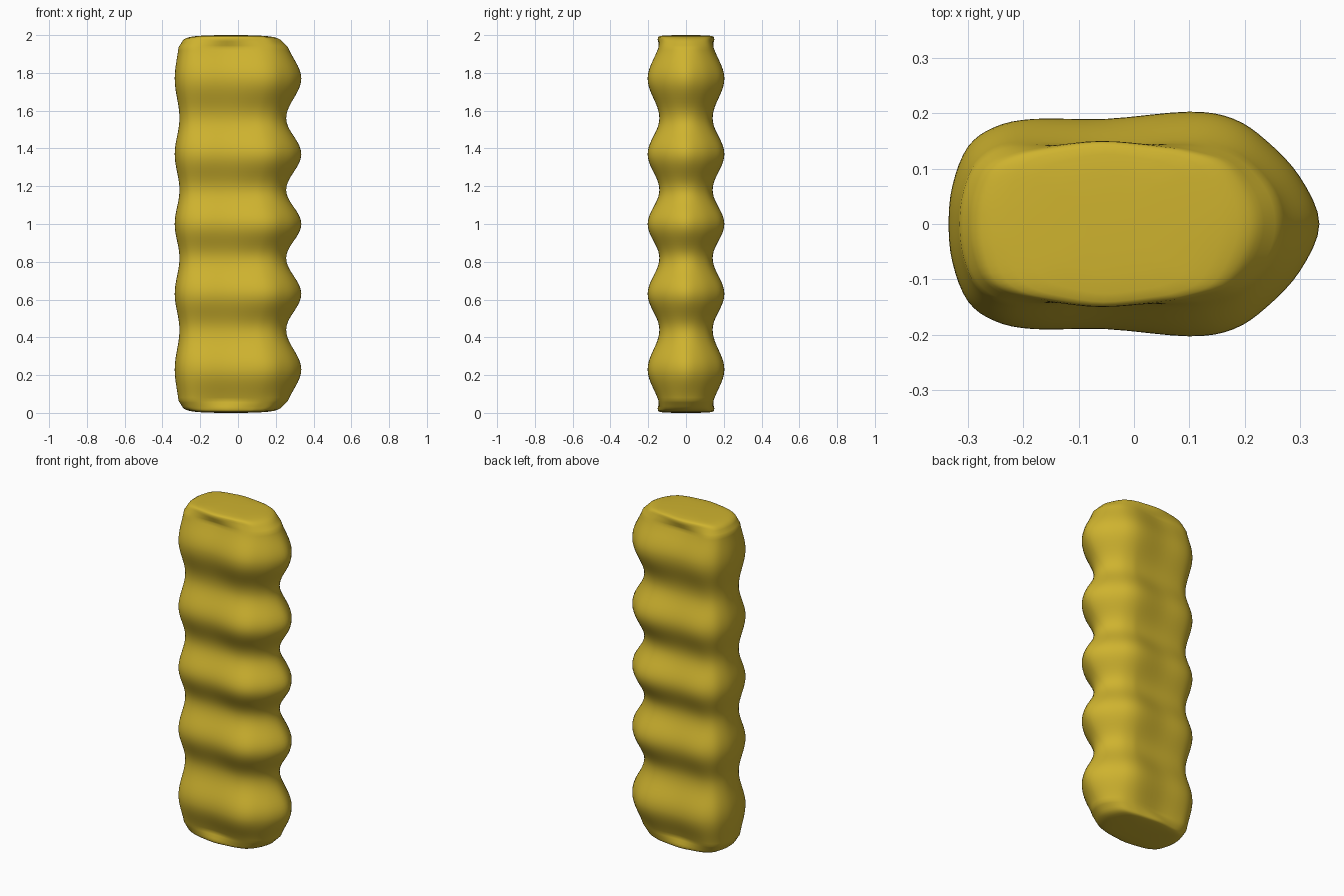
import bpy, bmesh, math
from mathutils import Vector

if "Cube" in bpy.data.objects:
    bpy.data.objects.remove(bpy.data.objects["Cube"])

mat = bpy.data.materials.new("mustard yellow")
mat.use_nodes = True
colour = (0.62, 0.45, 0.028, 1)
mat.diffuse_color = colour
mat.node_tree.nodes["Principled BSDF"].inputs["Base Color"].default_value = colour

# Half outlines (x, y), from the broad side to the narrow side
BULGE = [(-.335, 0), (-.328, .07), (-.3, .14), (-.25, .176), (-.18, .19), (-.05, .19),
         (.1, .203), (.18, .19), (.24, .15), (.3, .085), (.335, 0)]
VALLEY = [(-.31, 0), (-.303, .06), (-.275, .11), (-.235, .133), (-.17, .14), (-.05, .14),
          (.07, .141), (.13, .136), (.19, .11), (.24, .055), (.255, 0)]
NECK = [(-.315, 0), (-.308, .06), (-.285, .11), (-.24, .14), (-.17, .144), (-.06, .138),
        (.07, .146), (.14, .14), (.2, .115), (.25, .06), (.265, 0)]
LIP = [(-.29, 0), (-.285, .05), (-.265, .1), (-.225, .125), (-.16, .139), (-.06, .15),
       (.05, .141), (.11, .132), (.17, .11), (.21, .055), (.225, 0)]


def spline(p0, p1, p2, p3, t):
    return 0.5 * (2 * p1 + (p2 - p0) * t + (2 * p0 - 5 * p1 + 4 * p2 - p3) * t * t
                  + (3 * p1 - p0 - 3 * p2 + p3) * t ** 3)


def loop(half):
    """Mirror a half outline and smooth it into a closed loop."""
    pts = [Vector(p) for p in half] + [Vector((x, -y)) for x, y in half[-2:0:-1]]
    n = len(pts)
    return [spline(pts[i - 1], pts[i], pts[(i + 1) % n], pts[(i + 2) % n], k / 4)
            for i in range(n) for k in range(4)]


def scaled(half, sx, sy):
    return [(-.04 + (x + .04) * sx, y * sy) for x, y in half]


bulge, valley, neck, lip = map(loop, (BULGE, VALLEY, NECK, LIP))

# Upper half stations, from the middle bulge to the cap
stations = [(1.0, bulge), (1.18, valley), (1.37, bulge), (1.56, valley), (1.77, bulge)]
rings = []
for (z0, a), (z1, b) in zip(stations, stations[1:]):
    for k in range(10):
        t = k / 10
        w = (1 - math.cos(math.pi * t)) / 2
        rings.append((z0 + (z1 - z0) * t, [p.lerp(q, w) for p, q in zip(a, b)]))

# Shoulder curving in to the neck, then the rolled lip and flat cap
for k in range(11):
    t = k / 10
    w = 1 - math.cos(math.pi * t / 2)
    w = 0.6 * w + 0.4 * (1 - math.cos(math.pi * t)) / 2
    rings.append((1.77 + .165 * t, [p.lerp(q, w) for p, q in zip(bulge, neck)]))
for k in range(1, 5):
    t = k / 4
    rings.append((1.935 + .04 * t, [p.lerp(q, t) for p, q in zip(neck, lip)]))
for z, sx, sy in ((1.984, .94, .995), (1.99, .86, .98), (1.994, .75, .94),
                  (1.997, .6, .84), (1.999, .4, .6), (2.0, .2, .3)):
    rings.append((z, loop(scaled(LIP, sx, sy))))

# The lower half mirrors the upper half
full = [(2 - z, pts) for z, pts in reversed(rings[1:])] + rings

bm = bmesh.new()
layers = [[bm.verts.new((p.x, p.y, z)) for p in pts] for z, pts in full]
n = len(layers[0])
for low, high in zip(layers, layers[1:]):
    for i in range(n):
        j = (i + 1) % n
        bm.faces.new((low[i], low[j], high[j], high[i]))
bm.faces.new(layers[0])
bm.faces.new(layers[-1])
bmesh.ops.recalc_face_normals(bm, faces=bm.faces)
mesh = bpy.data.meshes.new("ribbed_grip")
bm.to_mesh(mesh)
bm.free()
mesh.materials.append(mat)
grip = bpy.data.objects.new("ribbed_grip", mesh)
bpy.context.collection.objects.link(grip)
for poly in mesh.polygons:
    poly.use_smooth = True
